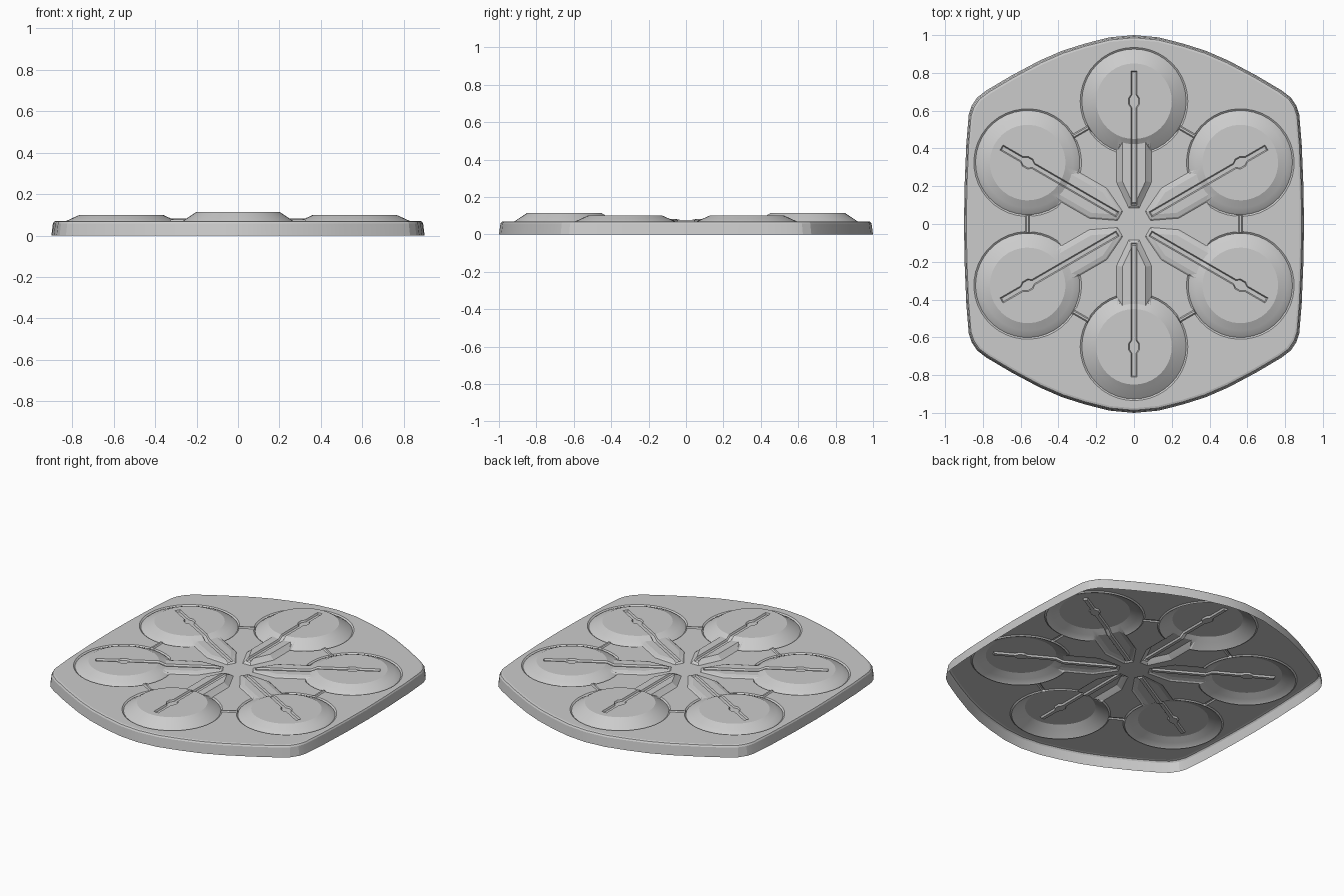
import bpy, bmesh, math
from mathutils import Vector
from mathutils.geometry import delaunay_2d_cdt

if "Cube" in bpy.data.objects:
    bpy.data.objects.remove(bpy.data.objects["Cube"])

TOP = 0.07      # flat deck height
CUP = 0.65      # distance of each round cup from the centre
STEP = math.pi / 3


def interp(x, table):
    if x <= table[0][0]:
        return table[0][1]
    for (a, p), (b, q) in zip(table, table[1:]):
        if x <= b:
            return p + (q - p) * (x - a) / (b - a)
    return table[-1][1]


# handle: convex outline as inward half planes (nx, ny, c) in order
HANDLE = [(1, 0, 0.085), (0.43, 0.903, 0.0116), (0, 1, -0.092), (-1, 0, -0.47),
          (0, -1, -0.092), (0.43, -0.903, 0.0116)]
SLOT = [(0.10, 0.016), (0.615, 0.016), (0.635, 0.03), (0.665, 0.03), (0.685, 0.016), (0.81, 0.016)]


def handle_loop(s):
    pts = []
    for (a, b, c), (d, e, f) in zip(HANDLE, HANDLE[1:] + HANDLE[:1]):
        det = a * e - b * d
        c, f = c + s, f + s
        pts.append(((c * e - b * f) / det, (a * f - c * d) / det))
    return pts


def slot_loop(s):
    side = [(min(max(u, 0.10 + s), 0.81 - s), w - s) for u, w in SLOT]
    return side + [(u, -w) for u, w in reversed(side)]


def circle(r, n=40):
    return [(CUP + r * math.cos(2 * math.pi * i / n), r * math.sin(2 * math.pi * i / n)) for i in range(n)]


def rect(cx, hx, hy):
    return [(cx - hx, -hy), (cx + hx, -hy), (cx + hx, hy), (cx - hx, hy)]


RIB = CUP * math.cos(STEP / 2)


def height(p):
    # fold the point into its own sixth
    ang, rad = math.atan2(p.y, p.x), p.length
    k = round((ang - math.pi / 2) / STEP)
    a = ang - math.pi / 2 - k * STEP
    u, v = rad * math.cos(a), rad * math.sin(a)
    top = 0.114 if k % 3 == 0 else 0.100
    # round cup with a moat, joined to the handle
    z = interp(math.hypot(u - CUP, v),
               [(0.2, top), (0.267, TOP), (0.276, TOP - 0.007), (0.285, TOP)])
    s = min(nx * u + ny * v - c for nx, ny, c in HANDLE)
    if s > 0:
        z = max(z, interp(s, [(0, TOP), (0.008, TOP + 0.006), (0.03, top - 0.018)]))
    # stick slot
    s = min(interp(u, SLOT) - abs(v), u - 0.10, 0.81 - u)
    z -= interp(s, [(0, 0), (0.006, 0.010)])
    # rib bridging neighbouring cups
    b = abs(a) - STEP / 2
    x, y = rad * math.cos(b), rad * math.sin(b)
    if abs(y) < 0.046:
        z = max(z, interp(abs(x - RIB), [(0.005, TOP + 0.007), (0.011, TOP), (0.012, 0)]))
    return z


# outer outline, one quarter mirrored to four
quarter = [(0.9, 0), (0.897, 0.2), (0.888, 0.42), (0.875, 0.58), (0.86, 0.625), (0.83, 0.67),
           (0.78, 0.708), (0.65, 0.785), (0.5, 0.865), (0.38, 0.917), (0.26, 0.955), (0.13, 0.988), (0, 1)]
half = quarter + [(-x, y) for x, y in reversed(quarter[:-1])]
outline = half + [(x, -y) for x, y in reversed(half[1:-1])]

pts, edges = [], []


def add_loop(loop, angle=0.0, scale=1.0):
    c, s, n = math.cos(angle) * scale, math.sin(angle) * scale, len(pts)
    pts.extend(Vector((x * c - y * s, x * s + y * c)) for x, y in loop)
    edges.extend((n + i, n + (i + 1) % len(loop)) for i in range(len(loop)))


RIM = 0.975
add_loop(outline, 0, RIM)
for k in range(6):
    a = math.pi / 2 + k * STEP
    top = 0.114 if k % 3 == 0 else 0.100
    crease = 0.2 + 0.067 * 0.018 / (top - TOP)    # where handle top meets the cup slope
    for r in (0.2, crease, 0.267, 0.276, 0.285):
        add_loop(circle(r), a)
    for s in (0, 0.008, 0.03):
        add_loop(handle_loop(s), a)
    for s in (0, 0.006):
        add_loop(slot_loop(s), a)
    for hx in (0.005, 0.011):
        add_loop(rect(RIB, hx, 0.0455), a + STEP / 2)

verts, _, faces, *_ = delaunay_2d_cdt(pts, edges, [], 0, 1e-5)

# deck sheet
bm = bmesh.new()
bv = [bm.verts.new((p.x, p.y, height(p))) for p in verts]
for f in faces:
    bm.faces.new([bv[i] for i in f])
# rounded rim and skirt, open underneath
prev = RIM
rim = [e for e in bm.edges if e.is_boundary]
for scale, z in ((0.986, 0.067), (0.992, 0.058), (1.0, 0.0)):
    geom = bmesh.ops.extrude_edge_only(bm, edges=rim)["geom"]
    for v in (g for g in geom if isinstance(g, bmesh.types.BMVert)):
        v.co = (v.co.x * scale / prev, v.co.y * scale / prev, z)
    rim = [g for g in geom if isinstance(g, bmesh.types.BMEdge) and g.is_boundary]
    prev = scale
bmesh.ops.recalc_face_normals(bm, faces=bm.faces)
if sum(f.normal.z for f in bm.faces) < 0:
    bmesh.ops.reverse_faces(bm, faces=bm.faces)

mesh = bpy.data.meshes.new("moulded_tray")
bm.to_mesh(mesh)
bm.free()
tray = bpy.data.objects.new("moulded_tray", mesh)
bpy.context.collection.objects.link(tray)
bpy.context.view_layer.objects.active = tray
tray.select_set(True)
bpy.ops.object.shade_smooth_by_angle(angle=math.radians(14))
